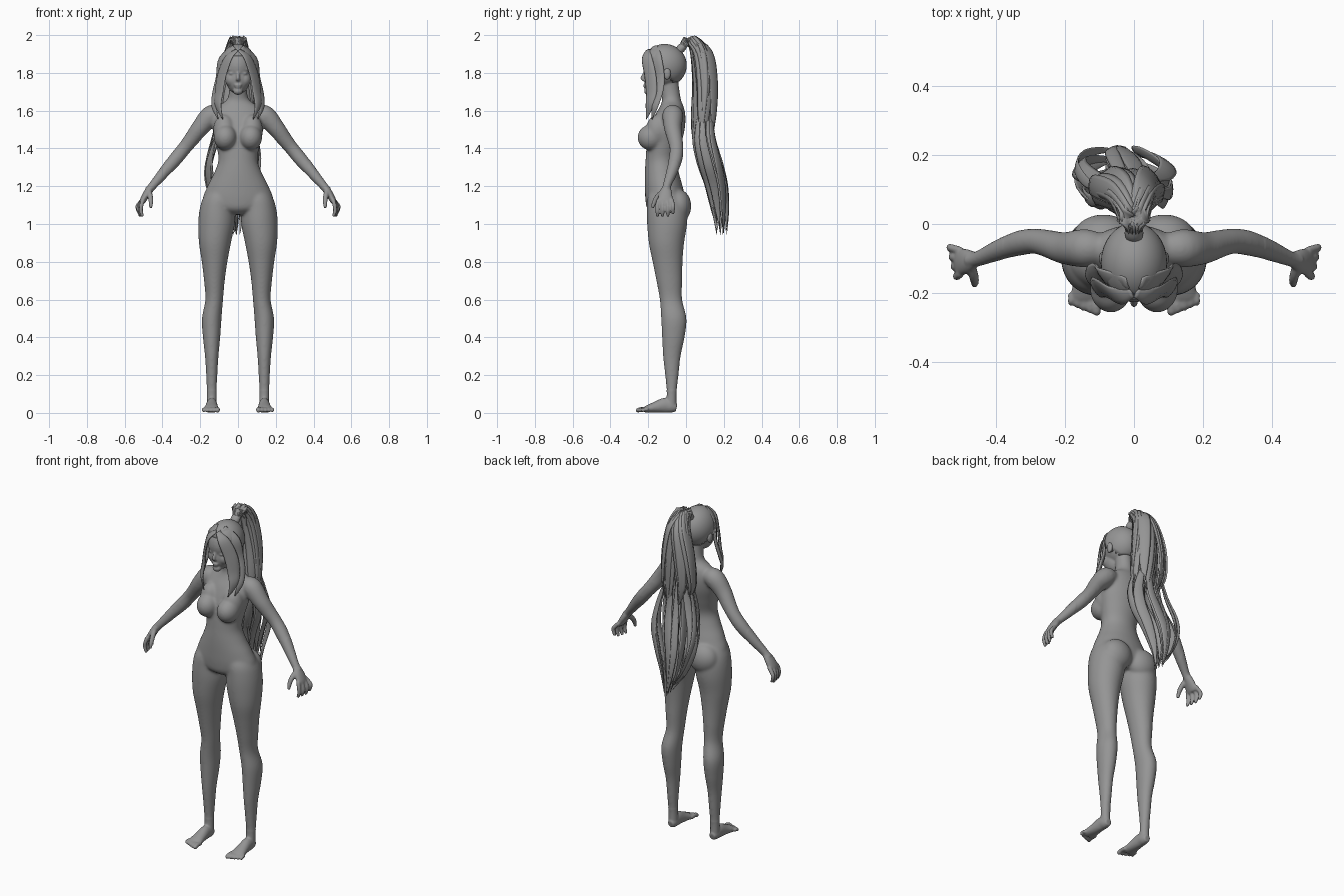
import bpy, bmesh, math, random
from mathutils import Vector, Matrix

random.seed(4)
old = bpy.data.objects.get("Cube")
if old:
    bpy.data.objects.remove(old, do_unlink=True)

GREY = (0.3, 0.3, 0.3, 1)
grey = bpy.data.materials.new("plain grey")
grey.use_nodes = True
grey.diffuse_color = GREY
grey.node_tree.nodes["Principled BSDF"].inputs["Base Color"].default_value = GREY


def resample(pts, steps):
    """Catmull-Rom interpolation of tuples of any length."""
    out, last = [], len(pts) - 1
    for i in range(last):
        a, b, c, d = pts[max(i - 1, 0)], pts[i], pts[i + 1], pts[min(i + 2, last)]
        for t in (k / steps for k in range(steps)):
            out.append([0.5 * (2 * q + (r - p) * t + (2 * p - 5 * q + 4 * r - s) * t * t
                               + (3 * q - p - 3 * r + s) * t ** 3) for p, q, r, s in zip(a, b, c, d)])
    return out + [list(pts[-1])]


def tube(bm, pts, hint=(1, 0, 0), sides=20, steps=5, flat=False):
    """Loft ellipses through points of x, y, z, half width, half depth."""
    path, rings = resample(pts, steps), []
    for i, p in enumerate(path):
        u, v = Vector((1, 0, 0)), Vector((0, 1, 0))
        if not flat:
            t = Vector(path[min(i + 1, len(path) - 1)][:3]) - Vector(path[max(i - 1, 0)][:3])
            t.normalize()
            u = (Vector(hint) - t * t.dot(Vector(hint))).normalized()
            v = t.cross(u)
        angles = [math.tau * k / sides for k in range(sides)]
        rings.append([bm.verts.new(Vector(p[:3]) + u * math.cos(a) * max(p[3], .001)
                                   + v * math.sin(a) * max(p[4], .001)) for a in angles])
    for r, s in zip(rings, rings[1:]):
        for k in range(sides):
            n = (k + 1) % sides
            bm.faces.new((r[k], r[n], s[n], s[k]))
    bm.faces.new(rings[0][::-1])
    bm.faces.new(rings[-1])


def stack(bm, sections):
    """Loft level sections of z, centre x, half width, front y, back y."""
    tube(bm, [(x, (f + b) / 2, z, w, (b - f) / 2) for z, x, w, f, b in sections], sides=32, flat=True)


def ball(bm, centre, radii):
    m = Matrix.Translation(centre) @ Matrix.Diagonal((*radii, 1))
    bmesh.ops.create_uvsphere(bm, u_segments=32, v_segments=20, radius=1, matrix=m)


def mirror(bm):
    dup = bmesh.ops.duplicate(bm, geom=bm.verts[:] + bm.edges[:] + bm.faces[:])
    for v in (g for g in dup["geom"] if isinstance(g, bmesh.types.BMVert)):
        v.co.x = -v.co.x


def finish(bm, name):
    bmesh.ops.recalc_face_normals(bm, faces=bm.faces[:])
    mesh = bpy.data.meshes.new(name)
    bm.to_mesh(mesh)
    bm.free()
    mesh.materials.append(grey)
    mesh.shade_smooth()
    ob = bpy.data.objects.new(name, mesh)
    bpy.context.collection.objects.link(ob)
    return ob


# Legs and hips
body = bmesh.new()
stack(body, [(1.2, .085, .06, -.18, -.05), (1.14, .1, .084, -.203, -.015), (1.08, .11, .093, -.207, .005),
             (1, .114, .097, -.206, .006), (.9, .122, .085, -.197, -.01), (.8, .124, .068, -.177, -.018),
             (.7, .125, .055, -.157, -.02), (.6, .126, .047, -.139, -.02), (.5, .139, .052, -.132, .003),
             (.4, .14, .046, -.127, -.007), (.3, .139, .036, -.122, -.028), (.2, .139, .03, -.111, -.039),
             (.1, .139, .026, -.102, -.05), (.03, .138, .026, -.11, -.05)])
ball(body, (.088, -.04, 1.095), (.09, .068, .088))

# Feet and toes
tube(body, [(.138, -.05, .026, .018, .02), (.138, -.075, .032, .027, .032), (.139, -.11, .04, .029, .04),
            (.14, -.16, .03, .034, .03), (.142, -.205, .02, .041, .02), (.143, -.222, .015, .039, .014)])
for i in range(5):
    x, r, back = .108 + .0185 * i, .0125 - .0008 * i, .007 * i
    tube(body, [(x, -.2, .018, r, r), (x, -.235 + back / 2, .019, r, r),
                (x, -.256 + back, .013, r, r), (x, -.265 + back, .011, r / 2, r / 2)])

# Arms
arm = [(.09, -.07, 1.575, .042), (.14, -.07, 1.575, .056), (.2, -.07, 1.51, .047), (.245, -.058, 1.45, .041),
       (.285, -.05, 1.4, .037), (.33, -.055, 1.345, .037), (.39, -.075, 1.275, .03), (.45, -.1, 1.205, .022),
       (.475, -.105, 1.175, .022)]
tube(body, [(x, y, z, r, r) for x, y, z, r in arm], hint=(0, 1, 0))

# Hands
tube(body, [(.455, -.102, 1.2, .02, .018), (.48, -.107, 1.165, .034, .02),
            (.503, -.11, 1.125, .04, .017), (.51, -.11, 1.11, .036, .012)], hint=(0, 1, 0))
for i in range(4):
    y = -.077 - .022 * i
    dip, spread, x = .012 * (i == 0), (y + .11) * .25, .006 * (1 - i)
    tube(body, [(.502, y, 1.13, .0115, .0115), (.523 + x, y + spread, 1.1, .011, .011),
                (.526 + x, y + spread, 1.07 + dip, .0105, .0105),
                (.516 + x, y + spread, 1.04 + dip, .008, .008)], hint=(0, 1, 0))
tube(body, [(.472, -.12, 1.175, .014, .014), (.464, -.15, 1.145, .014, .014),
            (.461, -.168, 1.115, .012, .012), (.462, -.178, 1.085, .008, .008)], hint=(0, 1, 0))

# Chest, ears, eyes and cheeks
ball(body, (.067, -.186, 1.458), (.061, .071, .068))
ball(body, (.072, -.15, 1.495), (.06, .062, .085))
ball(body, (.09, -.1, 1.795), (.012, .02, .032))
ball(body, (.031, -.205, 1.797), (.018, .012, .008))
ball(body, (.032, -.203, 1.82), (.026, .012, .006))
ball(body, (.034, -.176, 1.765), (.034, .038, .04))
mirror(body)

# Torso and neck
stack(body, [(1.05, 0, .05, -.17, -.05), (1.08, 0, .15, -.205, -.01), (1.13, 0, .186, -.215, -.002),
             (1.2, 0, .162, -.218, -.018), (1.27, 0, .127, -.218, -.037), (1.34, 0, .104, -.214, -.047),
             (1.42, 0, .116, -.208, -.027), (1.5, 0, .134, -.195, -.007), (1.57, 0, .137, -.168, -.003),
             (1.62, 0, .112, -.139, -.012), (1.655, 0, .062, -.127, -.026), (1.7, 0, .047, -.132, -.034),
             (1.78, 0, .047, -.14, -.045)])

# Head, nose and lips
ball(body, (0, -.115, 1.835), (.088, .112, .11))
ball(body, (0, -.158, 1.768), (.064, .064, .08))
ball(body, (0, -.198, 1.703), (.026, .024, .02))
tube(body, [(0, -.205, 1.82, .008, .01), (0, -.223, 1.79, .008, .01),
            (0, -.231, 1.77, .011, .01), (0, -.219, 1.76, .011, .006)])
ball(body, (0, -.217, 1.735), (.02, .01, .006))
ball(body, (0, -.215, 1.724), (.016, .01, .006))

# Blend everything into one skin, softer on the trunk and legs than on face, hands and feet
figure = finish(body, "body")
bpy.context.view_layer.objects.active = figure
blend = figure.modifiers.new("blend", "REMESH")
blend.voxel_size = .005
bpy.ops.object.modifier_apply(modifier=blend.name)
soft = figure.vertex_groups.new(name="soft")
soft.add([v.index for v in figure.data.vertices if .12 < v.co.z < 1.65 and abs(v.co.x) < .38], 1, "REPLACE")
for name, count, group in (("relax", 4, ""), ("soften", 30, soft.name)):
    relax = figure.modifiers.new(name, "SMOOTH")
    relax.iterations = count
    relax.vertex_group = group
    bpy.ops.object.modifier_apply(modifier=relax.name)
figure.data.shade_smooth()

# Hair cap, open over the face and nape
cap = bmesh.new()
ball(cap, (0, -.113, 1.84), (.096, .117, .113))
bare = [f for f in cap.faces if f.calc_center_median().z < 1.745 + max(0, -.06 - f.calc_center_median().y)]
bmesh.ops.delete(cap, geom=bare, context="FACES")
finish(cap, "hair_cap").modifiers.new("thickness", "SOLIDIFY").thickness = .006

# Locks framing the face
locks = bmesh.new()
front = [(.006, -.2, 1.92, .014, .006), (.05, -.208, 1.88, .032, .008), (.085, -.19, 1.79, .038, .008),
         (.1, -.183, 1.7, .036, .01), (.105, -.193, 1.63, .026, .009), (.08, -.21, 1.555, .002, .002)]
side = [(.02, -.17, 1.937, .02, .006), (.078, -.16, 1.87, .04, .008), (.094, -.145, 1.77, .04, .01),
        (.115, -.15, 1.69, .034, .01), (.125, -.165, 1.62, .02, .009), (.105, -.18, 1.555, .002, .002)]
for lock in (front, side):
    tube(locks, lock, hint=(.6, .8, .1), sides=10)
mirror(locks)
finish(locks, "face_locks")

# Ponytail: centre x, y, z, with spread in x and y
CROWN = [(0, -.025, 1.925, .012, .012), (0, .02, 1.977, .022, .014), (-.005, .08, 1.91, .055, .045),
         (-.015, .1, 1.75, .095, .055), (-.015, .095, 1.58, .108, .062), (0, .09, 1.43, .075, .06)]
TAIL = [(-.01, .095, 1.62, .075, .045), (0, .095, 1.46, .125, .065), (-.015, .13, 1.32, .145, .07),
        (-.035, .165, 1.2, .115, .06), (-.035, .185, 1.07, .065, .045), (-.015, .19, .94, .025, .03)]


def strand(bm, spine, angle, depth, width, swirl):
    pts, last = [], len(spine) - 1
    for i, (x, y, z, rx, ry) in enumerate(spine):
        a = angle + swirl * i
        w = width * math.sin(math.pi * (.12 + .86 * i / last))
        drop = random.uniform(0, .08) if i == last else 0
        pts.append((x + rx * depth * math.cos(a), y + ry * depth * math.sin(a), z + drop, w, w * .25))
    tube(bm, pts, hint=(-math.sin(angle), math.cos(angle), 0), sides=8, steps=4)


upper, lower = bmesh.new(), bmesh.new()
for i in range(16):
    strand(upper, CROWN, math.tau * i / 16, random.uniform(.85, 1.05), .038, random.uniform(-.06, .06))
for i in range(7):
    strand(upper, CROWN, math.tau * i / 7, .5, .036, .05)
for i in range(13):
    strand(lower, TAIL, math.tau * i / 13, random.uniform(.75, 1.15),
           random.uniform(.018, .032), random.uniform(-.2, .2))
for i in range(4):
    strand(lower, TAIL, math.tau * i / 4, .4, .03, .15)
finish(upper, "ponytail_upper")
finish(lower, "ponytail_lower")

# Band holding the ponytail
band = bmesh.new()
tube(band, [(0, -.04, 1.915, .024, .02), (0, -.026, 1.93, .027, .023), (0, -.01, 1.946, .024, .02)])
finish(band, "hair_band")
